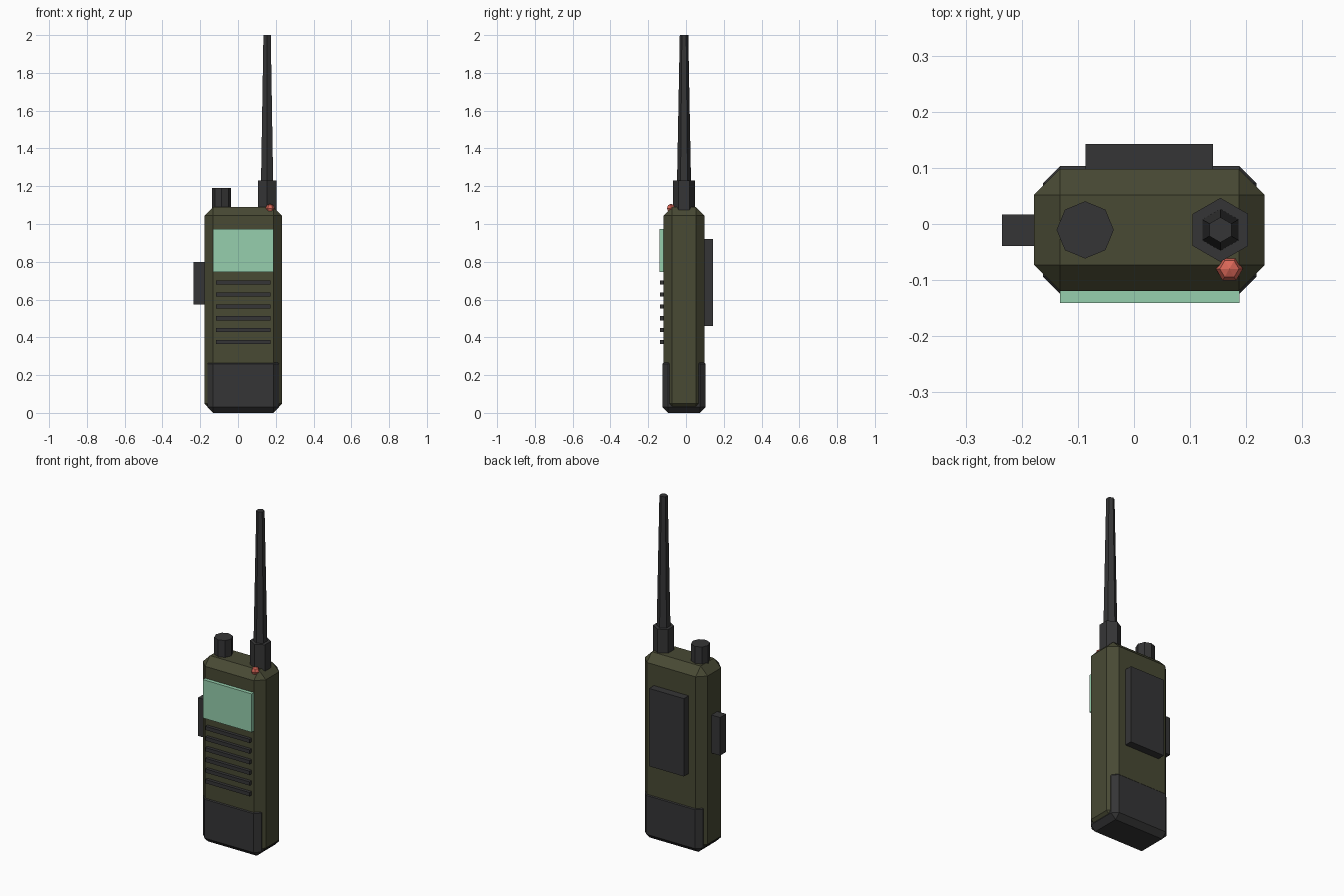
import bpy, bmesh, math
from mathutils import Matrix

if "Cube" in bpy.data.objects:
    bpy.data.objects.remove(bpy.data.objects["Cube"])


def material(name, rgb):
    m = bpy.data.materials.new(name)
    m.diffuse_color = (*rgb, 1)
    m.use_nodes = True
    m.node_tree.nodes["Principled BSDF"].inputs["Base Color"].default_value = m.diffuse_color
    return m


OLIVE = material("olive casing", (0.065, 0.067, 0.034))
BLACK = material("black rubber", (0.036, 0.036, 0.037))
MINT = material("mint display", (0.305, 0.625, 0.42))
RED = material("red lamp", (0.70, 0.135, 0.098))


def finish(bm, name, mat):
    bmesh.ops.recalc_face_normals(bm, faces=bm.faces[:])
    me = bpy.data.meshes.new(name)
    bm.to_mesh(me)
    bm.free()
    me.materials.append(mat)
    ob = bpy.data.objects.new(name, me)
    bpy.context.collection.objects.link(ob)


def box(name, x, y, z, mat, bevel=0):
    """Box from (min, max) ranges, with an optional flat chamfer."""
    bm = bmesh.new()
    bmesh.ops.create_cube(bm, size=1)
    for v in bm.verts:
        v.co = [(r[0] + r[1]) / 2 + c * (r[1] - r[0]) for r, c in zip((x, y, z), v.co)]
    if bevel:
        bmesh.ops.bevel(bm, geom=bm.edges[:], offset=bevel, segments=1, affect='EDGES')
    finish(bm, name, mat)


def post(name, x, y, z, r1, r2, sides, mat):
    """Upright tapered prism with a corner pointing to +y."""
    bm = bmesh.new()
    bmesh.ops.create_cone(bm, cap_ends=True, segments=sides, radius1=r1, radius2=r2,
                          depth=z[1] - z[0],
                          matrix=Matrix.Translation((x, y, (z[0] + z[1]) / 2)))
    finish(bm, name, mat)


# Casing and the rubber boot around its foot
box("casing", (-0.178, 0.233), (-0.119, 0.098), (0.003, 1.09), OLIVE, 0.046)
box("rubber_boot", (-0.162, 0.218), (-0.124, 0.103), (0, 0.29), BLACK, 0.03)

# Display and speaker slats on the front
box("display", (-0.132, 0.188), (-0.1405, -0.11), (0.747, 0.974), MINT)
for i in range(6):
    z = 0.375 + i * 0.063
    box(f"speaker_slat_{i + 1}", (-0.117, 0.173), (-0.138, -0.11), (z - 0.011, z + 0.011), BLACK)

# Belt plate on the back, talk button on the side
box("belt_plate", (-0.086, 0.141), (0.09, 0.143), (0.46, 0.92), BLACK)
box("talk_button", (-0.235, -0.17), (-0.039, 0.017), (0.575, 0.80), BLACK)

# Knob, antenna and lamp on top
post("volume_knob", -0.087, -0.0105, (1.06, 1.19), 0.051, 0.051, 8, BLACK)
post("antenna_base", 0.154, -0.0105, (1.06, 1.23), 0.057, 0.057, 6, BLACK)
post("antenna", 0.154, -0.0105, (1.2, 2.0), 0.0375, 0.0225, 6, BLACK)
bm = bmesh.new()
bmesh.ops.create_uvsphere(bm, u_segments=6, v_segments=4, radius=0.024,
                          matrix=Matrix.Translation((0.170, -0.08, 1.083))
                          @ Matrix.Rotation(math.radians(30), 4, 'Z'))
finish(bm, "signal_lamp", RED)
